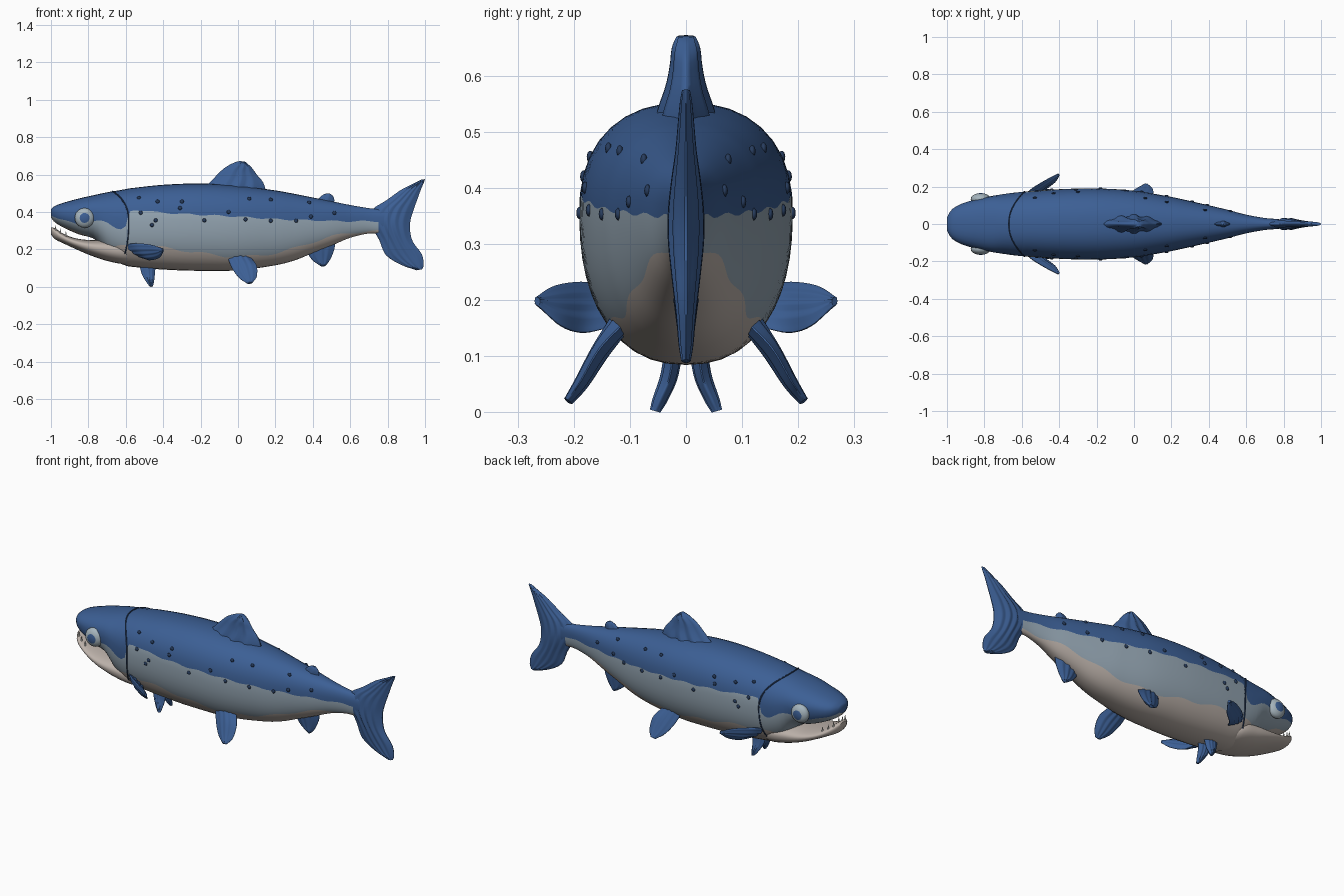
import bpy, bmesh, math
from mathutils import Vector

if "Cube" in bpy.data.objects:
    bpy.data.objects.remove(bpy.data.objects["Cube"])


def material(name, rgb):
    m = bpy.data.materials.new(name)
    m.diffuse_color = (*rgb, 1)
    m.use_nodes = True
    m.node_tree.nodes["Principled BSDF"].inputs["Base Color"].default_value = m.diffuse_color
    return m


BLUE = material("back blue", (0.045, 0.115, 0.30))
GREY = material("flank grey", (0.30, 0.38, 0.45))
CREAM = material("belly cream", (0.50, 0.44, 0.40))
EYE = material("eye pale grey", (0.38, 0.46, 0.51))
NAVY = material("spot navy", (0.02, 0.045, 0.11))
TOOTH = material("tooth white", (0.75, 0.75, 0.72))


def sample(table, x):
    """Smooth interpolation of rows keyed by their first number."""
    n = len(table)
    i = max(0, min(n - 2, sum(r[0] <= x for r in table) - 1))
    p, q = table[i], table[i + 1]
    before, after = table[max(i - 1, 0)], table[min(i + 2, n - 1)]
    h = q[0] - p[0]
    t = (x - p[0]) / h
    out = []
    for k in range(1, len(p)):
        m0 = (q[k] - before[k]) / (q[0] - before[0]) * h
        m1 = (after[k] - p[k]) / (after[0] - p[0]) * h
        out.append((2*t**3 - 3*t*t + 1) * p[k] + (t**3 - 2*t*t + t) * m0
                   + (3*t*t - 2*t**3) * q[k] + (t**3 - t*t) * m1)
    return out


def finish(name, bm, mats, angle=50):
    bmesh.ops.recalc_face_normals(bm, faces=bm.faces)
    me = bpy.data.meshes.new(name)
    bm.to_mesh(me)
    bm.free()
    for m in mats:
        me.materials.append(m)
    ob = bpy.data.objects.new(name, me)
    bpy.context.collection.objects.link(ob)
    bpy.ops.object.select_all(action='DESELECT')
    ob.select_set(True)
    bpy.context.view_layer.objects.active = ob
    bpy.ops.object.shade_smooth_by_angle(angle=math.radians(angle))
    return ob


def loft(name, rings, mats, rule=lambda i, j: 0):
    bm = bmesh.new()
    vs = [[bm.verts.new(p) for p in r] for r in rings]
    n = len(vs[0])
    for i in range(len(vs) - 1):
        for j in range(n):
            k = (j + 1) % n
            f = bm.faces.new((vs[i][j], vs[i][k], vs[i+1][k], vs[i+1][j]))
            f.material_index = rule(i, j)
    bm.faces.new(vs[0])
    bm.faces.new(vs[-1])
    return finish(name, bm, mats)


# Body stations: x, top, bottom, half width, belly line, back line
BODY = [(-1.0, .415, .37, .035, .375, .385), (-.98, .432, .345, .072, .35, .375),
        (-.93, .450, .315, .105, .32, .355), (-.85, .472, .28, .13, .285, .335),
        (-.76, .492, .25, .15, .255, .35), (-.70, .505, .17, .16, .20, .345),
        (-.64, .515, .13, .168, .215, .31), (-.60, .522, .113, .172, .22, .32),
        (-.58, .526, .108, .174, .22, .40),
        (-.4, .545, .092, .186, .21, .395), (-.2, .552, .085, .19, .18, .385),
        (0, .54, .088, .178, .16, .375), (.2, .515, .115, .145, .18, .362),
        (.3, .497, .14, .123, .205, .358), (.4, .477, .18, .10, .24, .355),
        (.5, .457, .22, .076, .268, .352), (.6, .437, .262, .05, .287, .35),
        (.7, .42, .285, .032, .297, .35), (.76, .415, .285, .027, .297, .35),
        (.85, .40, .30, .018, .32, .35), (.92, .36, .32, .006, .335, .345)]
P = 2.3


def oval(x, zt, zb, w, a):
    """Point at angle a on a rounded section, widest above the middle."""
    zm = zb + .58 * (zt - zb)
    s, c = math.sin(a), max(math.cos(a), 0)
    z = zm + (zt - zm if s > 0 else zm - zb) * math.copysign(abs(s) ** (2/P), s)
    return Vector((x, w * c ** (2/P), z))


def angle_at(zt, zb, z):
    zm = zb + .58 * (zt - zb)
    u = (z - zm) / ((zt - zm) if z > zm else (zm - zb))
    u = max(-.999, min(.999, u))
    return math.asin(math.copysign(abs(u) ** (P/2), u))


def ring(x, zt, zb, w, angles):
    side = [oval(x, zt, zb, w, a) for a in angles]
    return side + [Vector((p.x, -p.y, p.z)) for p in side[-2:0:-1]]


def body_ring(x):
    zt, zb, w, z1, z2 = sample(BODY, x)
    z1 = max(z1 + .007 * math.sin(27 * x), zb + .004)
    z2 = max(z2 + .004 * math.sin(40 * x), z1 + .004)
    cuts = [-math.pi/2, angle_at(zt, zb, z1), angle_at(zt, zb, z2), math.pi/2]
    angles = []
    for b, n in enumerate((6, 6, 8)):
        angles += [cuts[b] + (cuts[b+1] - cuts[b]) * k / n for k in range(n)]
    return ring(x, zt, zb, w, angles + [math.pi/2])


# Body: cream belly rows, grey flank rows, blue back rows and tail root
xs = [-1, -.995, -.985, -.97, -.95] + [-.925 + .025 * i for i in range(74)]
xs = sorted(set(xs + [-.59]))


def body_colour(i, j):
    row = j if j < 20 else 39 - j
    if xs[i] > .74 or row >= 12:
        return 0
    return 1 if row >= 6 else 2


loft("body", [body_ring(x) for x in xs], [BLUE, GREY, CREAM], body_colour)

# Lower jaw, left slightly open
JAW = [(-1.0, .317, .28, .03), (-.98, .314, .255, .065), (-.94, .287, .235, .09),
       (-.88, .262, .207, .112), (-.8, .25, .172, .13), (-.7, .25, .138, .138),
       (-.6, .24, .12, .13), (-.54, .2, .125, .08)]
jaw_angles = [math.pi * (k / 16 - .5) for k in range(17)]
loft("lower_jaw", [ring(x, *sample(JAW, x), jaw_angles)
                   for x in [-1, -.992] + [-.98 + .02 * i for i in range(23)]], [CREAM])


def fin(name, rows, steps=14, chord=16, mat=BLUE):
    """Rows: leading point, trailing point, half thickness; lens sections."""
    table = [(i, *a, *b, t) for i, (a, b, t) in enumerate(rows)]
    mid = [(Vector(a) + Vector(b)) / 2 for a, b, t in rows]
    across = sum((Vector(b) - Vector(a) for a, b, t in rows), Vector())
    normal = across.cross(mid[-1] - mid[0]).normalized()
    rings = []
    for s in range(steps + 1):
        r = sample(table, (len(rows) - 1) * s / steps)
        a, b, t = Vector(r[:3]), Vector(r[3:6]), r[6]
        up, down = [], []
        for k in range(chord + 1):
            c = k / chord
            # alternate chord points swell into fin rays
            ray = 1 + (.12 if k % 4 < 2 else -.12)
            off = normal * t * (.08 + max(math.sin(math.pi * c), 0) ** .7) * ray
            up.append(a.lerp(b, c) + off)
            down.append(a.lerp(b, c) - off)
        rings.append(up + down[::-1])
    return loft(name, rings, [mat])


def flat(rows):
    return [((a, 0, b), (c, 0, d), t) for a, b, c, d, t in rows]


# Fins on the centre line
fin("dorsal_fin", flat([(-.22, .51, .15, .49, .05), (-.16, .55, .145, .53, .042),
                        (-.11, .60, .13, .565, .03), (-.07, .637, .10, .60, .024),
                        (-.02, .664, .075, .635, .021), (.01, .672, .04, .668, .014)]))
fin("adipose_fin", flat([(.42, .45, .51, .43, .014), (.435, .476, .515, .46, .013),
                         (.455, .492, .51, .482, .010), (.475, .499, .495, .497, .005)]), 8, 8)
fin("anal_fin", flat([(.34, .23, .52, .25, .022), (.365, .19, .515, .20, .018),
                      (.395, .145, .495, .15, .013), (.43, .118, .475, .12, .010),
                      (.45, .107, .46, .107, .006)]))
fin("tail_fin", flat([(.955, .088, .985, .094, .007), (.87, .118, .993, .12, .011),
                      (.79, .17, .982, .175, .015), (.755, .25, .935, .24, .022),
                      (.72, .31, .92, .30, .027), (.70, .36, .922, .355, .027),
                      (.72, .415, .94, .415, .022), (.79, .46, .96, .47, .016),
                      (.87, .517, .978, .52, .012), (.94, .553, .993, .555, .009),
                      (.98, .573, 1.0, .575, .006)]), 30, 20)

# Paired fins
PAIRS = {
    "pectoral_fin": [((-.60, .14, .225), (-.50, .14, .15), .016),
                     ((-.55, .185, .232), (-.47, .185, .142), .014),
                     ((-.47, .235, .225), (-.42, .225, .155), .011),
                     ((-.405, .268, .205), (-.398, .262, .19), .006)],
    "pelvic_fin": [((-.06, .115, .17), (.07, .115, .155), .017),
                   ((-.035, .15, .105), (.10, .155, .112), .014),
                   ((.005, .185, .048), (.10, .188, .055), .011),
                   ((.05, .21, .017), (.078, .21, .022), .007)],
    "throat_fin": [((-.53, .02, .13), (-.44, .02, .12), .014),
                   ((-.515, .03, .07), (-.445, .03, .06), .013),
                   ((-.49, .046, .025), (-.45, .046, .022), .011),
                   ((-.472, .055, .002), (-.455, .055, .002), .008)],
}
for name, rows in PAIRS.items():
    for side, label in ((-1, "right"), (1, "left")):
        fin(f"{name}_{label}", [((a[0], a[1] * side, a[2]), (b[0], b[1] * side, b[2]), t)
                                for a, b, t in rows])


def button(name, centre, radius, depth, mats, segs, cap=0):
    """Flattened ball with its pole facing sideways and an optional pupil cap."""
    bm = bmesh.new()
    bmesh.ops.create_uvsphere(bm, u_segments=segs, v_segments=segs, radius=1)
    for f in bm.faces:
        c = f.calc_center_median()
        f.material_index = int(math.hypot(c.x, c.y) < cap)
    for v in bm.verts:
        v.co = Vector((v.co.x * radius, v.co.z * depth, v.co.y * radius)) + Vector(centre)
    return finish(name, bm, mats)


def skin(x, z):
    zt, zb, w = sample(BODY, x)[:3]
    return oval(x, zt, zb, w, angle_at(zt, zb, z))


SPOTS = [(-.53, .475), (-.52, .395), (-.43, .455), (-.3, .455), (-.31, .42), (-.46, .33),
         (-.18, .355), (-.05, .40), (.06, .47), (.175, .465), (.175, .353), (.31, .353),
         (.38, .45), (.39, .375), (.515, .395), (.04, .36), (-.44, .355)]
for side, label in ((-1, "right"), (1, "left")):
    # Eyes with pupils
    button("eye_" + label, (-.82, .133 * side, .368), .053, .032, [EYE, BLUE], 24, .45)
    # Raised spots on the flanks
    for x, z in SPOTS:
        p = skin(x, z)
        button("spot_" + label, (p.x, p.y * side, p.z), .011, .006, [NAVY], 8)
    # Small teeth along the lower jaw
    for x in (-.975, -.95, -.92):
        zt, zb, w = sample(JAW, x)
        bm = bmesh.new()
        bmesh.ops.create_cone(bm, cap_ends=True, segments=6, radius1=.007, radius2=.001, depth=.035)
        bmesh.ops.translate(bm, verts=bm.verts, vec=(x, w * .75 * side, zt))
        finish("tooth_" + label, bm, [TOOTH])

# Gill seam wrapping over the back of the head
path = []
for k in range(41):
    a = math.radians(-45 + 270 * k / 40)
    s = math.sin(a)
    x = -.585 - (.085 if s > 0 else .04) * s * s
    zt, zb, w = sample(BODY, x)[:3]
    q = oval(x, zt, zb, w, math.asin(s))
    path.append(Vector((x, math.copysign(q.y, math.cos(a)), q.z)))
seam = []
for i, p in enumerate(path):
    t = (path[min(i + 1, 40)] - path[max(i - 1, 0)]).normalized()
    u = Vector((1, 0, 0)).cross(t).normalized()
    v = t.cross(u)
    seam.append([p + (u * math.cos(b) + v * math.sin(b)) * .004
                 for b in (math.tau * m / 6 for m in range(6))])
loft("gill_seam", seam, [NAVY])
